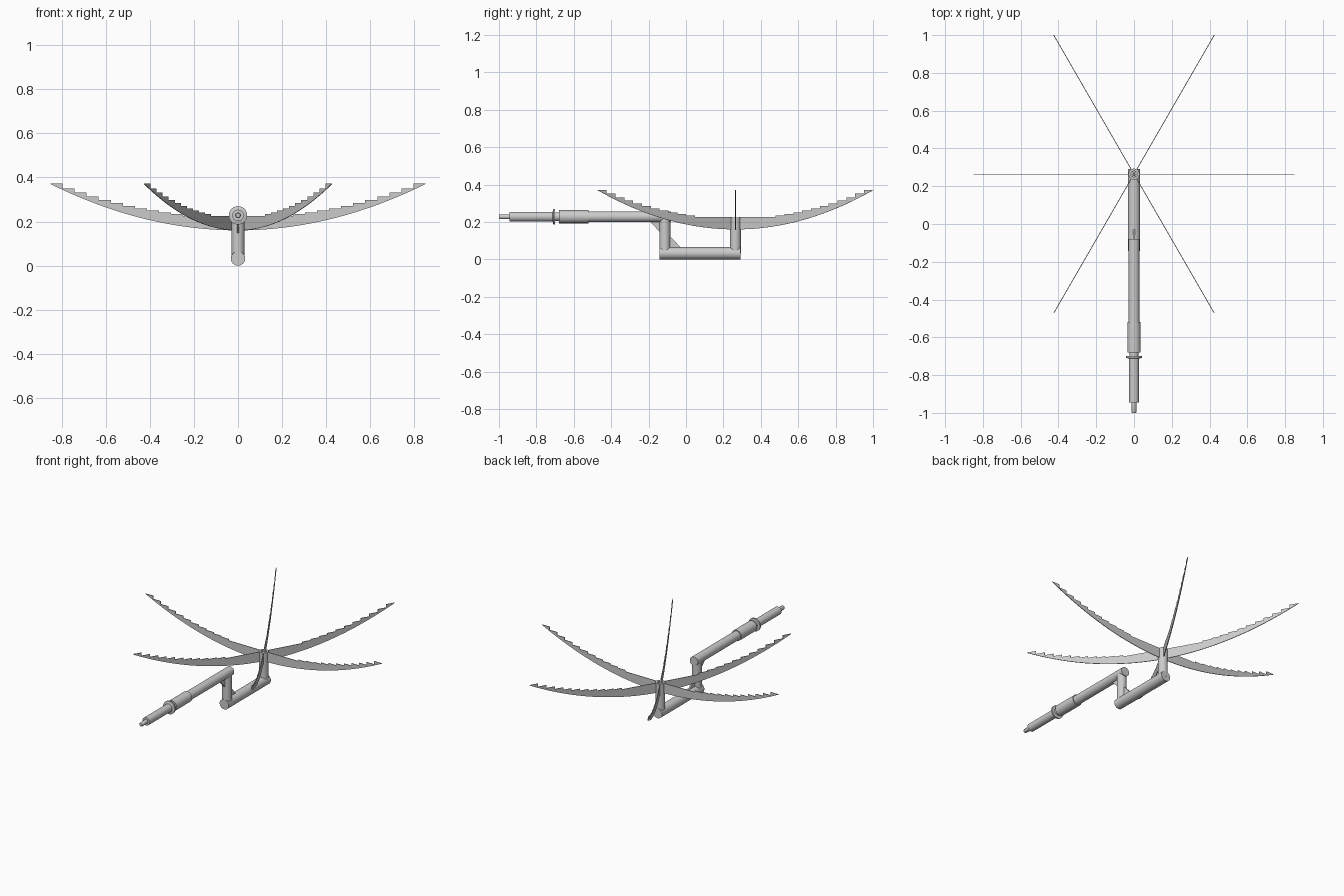
import bpy, bmesh, math
from mathutils import Matrix, Vector

if "Cube" in bpy.data.objects:
    bpy.data.objects.remove(bpy.data.objects["Cube"])

HUB_Y = 0.264
POST_Y = -0.113


def finish(name, bm, smooth=True):
    bmesh.ops.recalc_face_normals(bm, faces=bm.faces)
    me = bpy.data.meshes.new(name)
    bm.to_mesh(me)
    bm.free()
    ob = bpy.data.objects.new(name, me)
    bpy.context.collection.objects.link(ob)
    if smooth:
        bpy.ops.object.select_all(action='DESELECT')
        ob.select_set(True)
        bpy.context.view_layer.objects.active = ob
        bpy.ops.object.shade_smooth_by_angle(angle=math.radians(35))
    return ob


def lathe(name, origin, axis, profile, sides=32):
    """Spin (distance, radius) points around an axis through origin."""
    bm = bmesh.new()
    rot = Vector((0, 0, 1)).rotation_difference(Vector(axis)).to_matrix()
    rings = []
    for d, r in profile:
        rings.append([bm.verts.new(Vector(origin) + rot @ Vector((
            r * math.cos(2 * math.pi * i / sides),
            r * math.sin(2 * math.pi * i / sides), d))) for i in range(sides)])
    for a, b in zip(rings, rings[1:]):
        for i in range(sides):
            j = (i + 1) % sides
            bm.faces.new((a[i], a[j], b[j], b[i]))
    bm.faces.new(rings[0])
    bm.faces.new(rings[-1])
    return finish(name, bm)


def plate(name, points, thickness, matrix):
    """Flat sheet from a (horizontal, z) outline, centred on its plane."""
    bm = bmesh.new()
    f = bm.faces.new([bm.verts.new((u, -thickness / 2, z)) for u, z in points])
    ext = bmesh.ops.extrude_face_region(bm, geom=[f])
    bmesh.ops.translate(bm, vec=(0, thickness, 0),
                        verts=[v for v in ext['geom'] if isinstance(v, bmesh.types.BMVert)])
    bmesh.ops.triangulate(bm, faces=[f for f in bm.faces if len(f.verts) > 4])
    bm.transform(matrix)
    return finish(name, bm, False)


# Bent pipe frame
lathe('lower_pipe', (0, -0.142, 0.0325), (0, 1, 0), [(0, 0.0325), (0.434, 0.0325)])
lathe('rear_post', (0, POST_Y, 0.03), (0, 0, 1), [(0, 0.029), (0.2, 0.029)])
lathe('hub_post', (0, HUB_Y, 0.03), (0, 0, 1),
      [(0, 0.029), (0.195, 0.029), (0.195, 0.017), (0.15, 0.017)])

# Stepped handle running to the front
lathe('handle', (0, -0.08, 0.228), (0, -1, 0), [
    (0, 0.029), (0.44, 0.029), (0.44, 0.035), (0.60, 0.035), (0.60, 0.023),
    (0.62, 0.023), (0.62, 0.042), (0.629, 0.042), (0.633, 0.026),
    (0.865, 0.026), (0.865, 0.013), (0.915, 0.013), (0.92, 0.010)])

# Corner gussets
rot = Matrix.Rotation(math.pi / 2, 4, 'Z')
plate('upper_gusset', [(-0.195, 0.205), (-0.13, 0.205), (-0.13, 0.135)], 0.01, rot)
plate('lower_gusset', [(-0.095, 0.135), (-0.095, 0.06), (-0.025, 0.06)], 0.01, rot)

# Six curved blades with a stepped upper edge
R, N, R0 = 0.85, 11, 0.25
outline = [(R * i / 24, 0.16 + 0.21 * (i / 24) ** 2) for i in range(25)]
step = (R - R0) / N
for k in range(N - 1, -1, -1):
    r_in = R0 + k * step
    z = 0.222 + 0.172 * (r_in / R) ** 2.1
    outline += [(r_in + step, z), (r_in, z)]
outline += [(R0, 0.226), (0, 0.225)]
for i in range(6):
    plate(f'blade_{i + 1}', outline, 0.004,
          Matrix.Translation((0, HUB_Y, 0)) @ Matrix.Rotation(i * math.pi / 3, 4, 'Z'))
